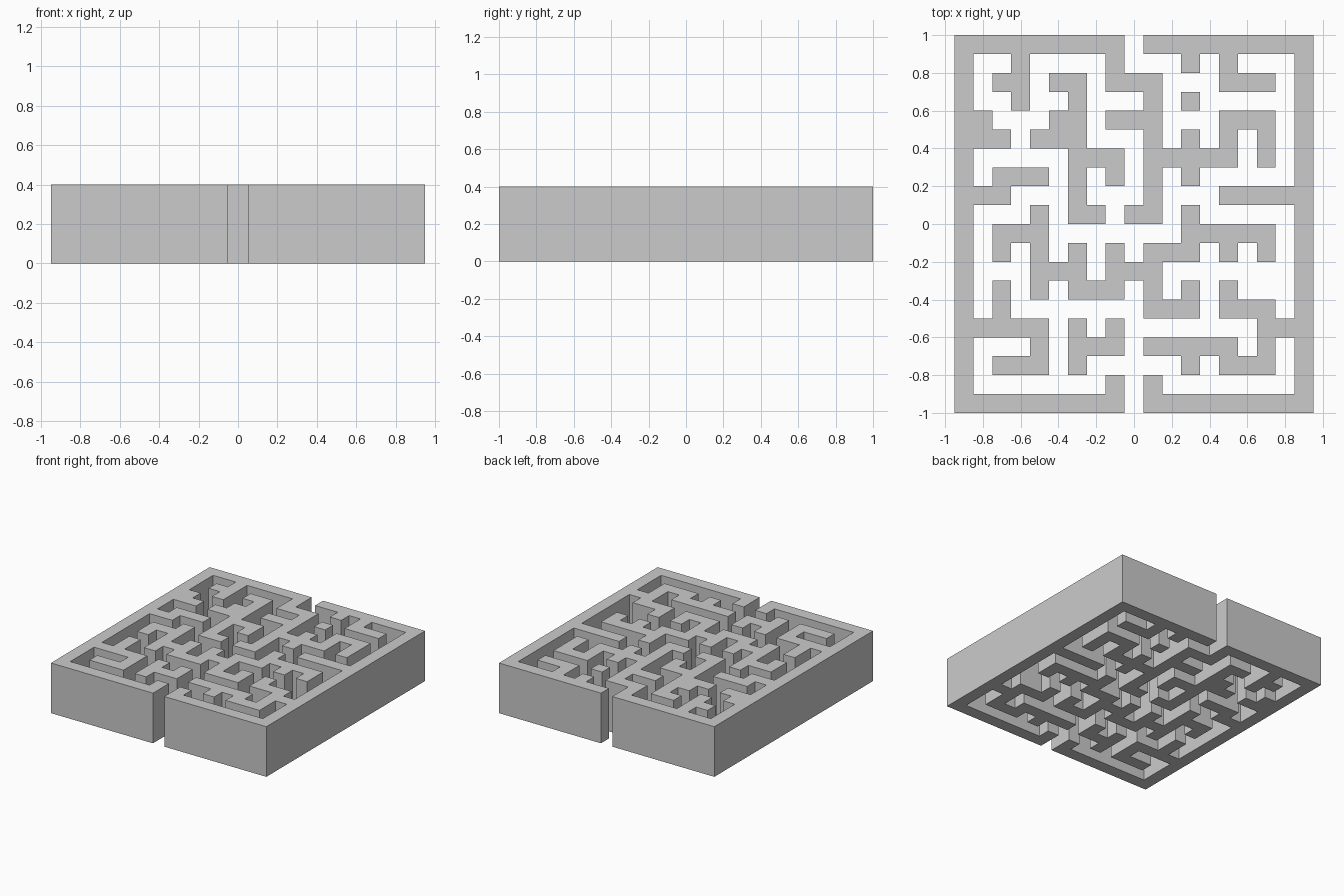
import bpy, bmesh

if "Cube" in bpy.data.objects:
    bpy.data.objects.remove(bpy.data.objects["Cube"])

# The maze sits on 0.1 unit cells: 19 columns from the left, 20 rows from the back
CELL, HEIGHT, COLS, ROWS = 0.1, 0.4, 19, 20


def across(col, row, *turns):
    """Wall cells from a start cell; turns give the next column, row, column..."""
    return stroke([col, row], 0, turns)


def down(col, row, *turns):
    """Wall cells from a start cell; turns give the next row, column, row..."""
    return stroke([col, row], 1, turns)


def stroke(pos, axis, turns):
    cells = {tuple(pos)}
    for target in turns:
        while pos[axis] != target:
            pos[axis] += 1 if target > pos[axis] else -1
            cells.add(tuple(pos))
        axis = 1 - axis
    return cells


def build(name, *strokes):
    """Join the strokes into one footprint and raise it into a closed solid."""
    bm = bmesh.new()
    corners = {}

    def corner(c, r):
        if (c, r) not in corners:
            corners[c, r] = bm.verts.new(((c - COLS / 2) * CELL, (ROWS / 2 - r) * CELL, 0))
        return corners[c, r]

    for c, r in sorted(set().union(*strokes)):
        bm.faces.new([corner(c, r + 1), corner(c + 1, r + 1), corner(c + 1, r), corner(c, r)])
    top = bmesh.ops.extrude_face_region(bm, geom=bm.faces[:], use_keep_orig=True)["geom"]
    bmesh.ops.translate(bm, vec=(0, 0, HEIGHT),
                        verts=[g for g in top if isinstance(g, bmesh.types.BMVert)])
    bmesh.ops.recalc_face_normals(bm, faces=bm.faces[:])
    mesh = bpy.data.meshes.new(name)
    bm.to_mesh(mesh)
    bm.free()
    bpy.context.collection.objects.link(bpy.data.objects.new(name, mesh))


# Left outer wall with its spurs and the branch reaching into the back middle
build("left_wall",
      down(8, 1, 0, 0, 19, 8, 18),
      down(3, 0, 3), across(2, 2, 3),
      across(0, 4, 1), across(0, 5, 2),
      across(0, 8, 2, 7, 4),
      across(0, 15, 4, 17, 2), down(2, 13, 15),
      down(8, 1, 2, 10, 9, 9), across(8, 4, 10),
      across(10, 6, 14, 4, 16, 6), down(12, 5, 7))

# Right outer wall with its spurs
build("right_wall",
      down(10, 18, 19, 18, 0, 10),
      down(12, 0, 1), down(14, 0, 2, 16),
      across(14, 8, 18), across(16, 15, 18),
      down(16, 14, 17, 14, 16, 10), down(12, 16, 17),
      across(16, 14, 14, 13))

# Free-standing walls between the paths
build("back_island",
      across(5, 2, 6, 9, 7), across(5, 4, 6), across(4, 5, 6),
      across(6, 6, 8, 7))
build("back_pillar", down(12, 3, 3))
build("middle_island",
      down(2, 11, 10, 4), down(4, 9, 13), across(4, 12, 6),
      down(6, 11, 13, 8, 11), across(8, 12, 10),
      across(12, 9, 12), down(12, 9, 11, 10, 14, 12, 13),
      across(12, 10, 16, 11), down(14, 10, 11))
build("front_island",
      down(6, 15, 17), down(8, 15, 16, 6))
